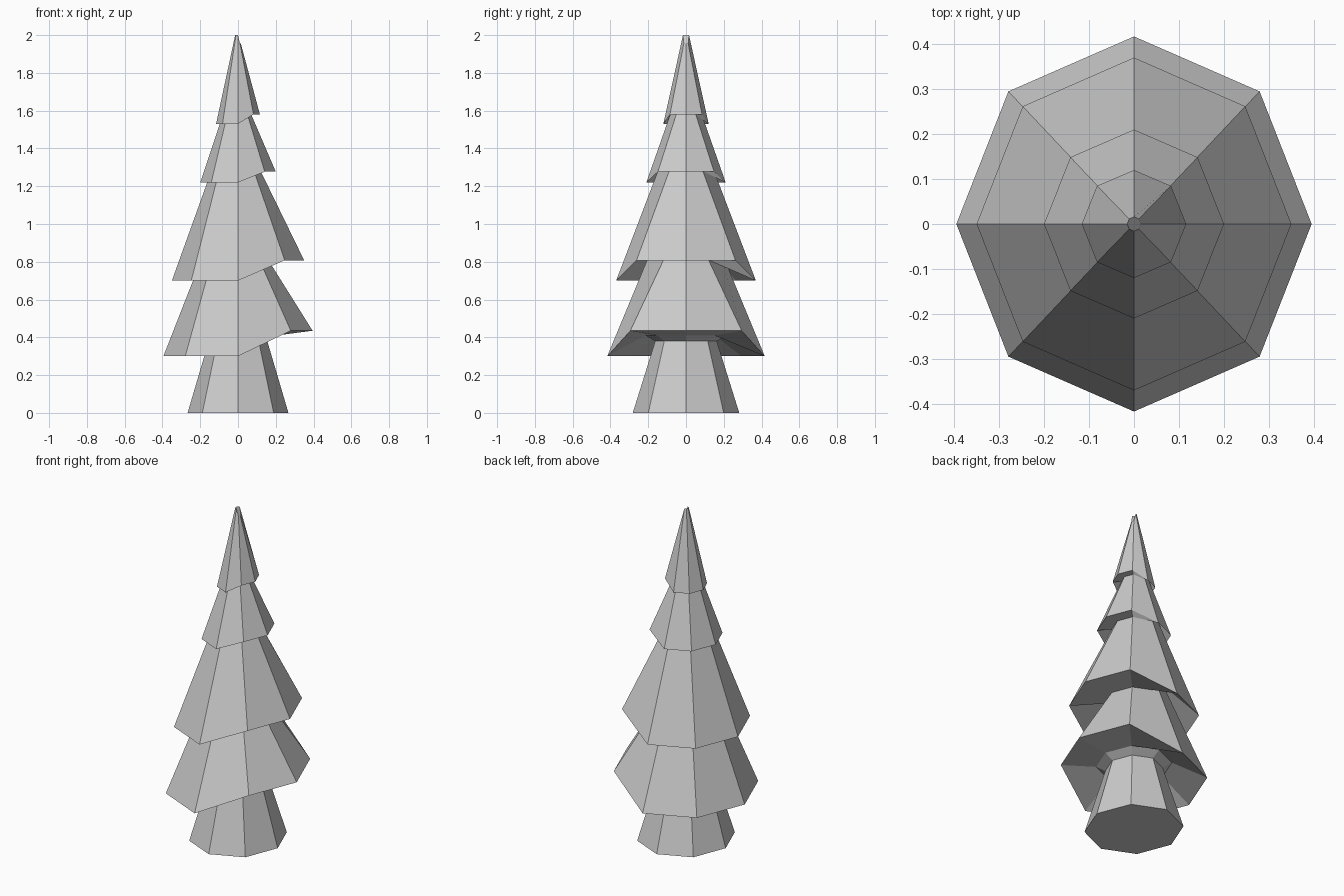
import bpy, bmesh
from math import sin, cos, pi

if "Cube" in bpy.data.objects:
    bpy.data.objects.remove(bpy.data.objects["Cube"])

SIDES = 8
# (radius in x, radius in y, height, height of the three right-hand corners)
trunk = [(.267, .282, 0, 0), (.155, .163, .38, .38)]
skirt_inside = [(.205, .215, .41, .41)]
tiers = [
    (.395, .417, .30, .435), (.160, .168, .90, .81),      # lowest branches
    (.350, .370, .70, .808), (.120, .126, 1.34, 1.28),
    (.200, .210, 1.22, 1.277), (.070, .073, 1.61, 1.58),
    (.116, .120, 1.53, 1.58), (.015, .016, 2.00, 1.955),  # top branches and tip
]


def loft(name, rings):
    """Closed faceted skin through a stack of tilted eight-sided rings."""
    bm = bmesh.new()
    loops = []
    for rx, ry, z, z_right in rings:
        loop = []
        for i in range(SIDES):
            a = 2 * pi * i / SIDES
            right = cos(a) > .1
            loop.append(bm.verts.new((rx * cos(a), ry * sin(a), z_right if right else z)))
        loops.append(loop)
    for low, high in zip(loops, loops[1:]):
        for i in range(SIDES):
            j = (i + 1) % SIDES
            bm.faces.new((low[i], low[j], high[j], high[i]))
    bm.faces.new(loops[0][::-1])
    bm.faces.new(loops[-1])
    bmesh.ops.recalc_face_normals(bm, faces=bm.faces)
    mesh = bpy.data.meshes.new(name)
    bm.to_mesh(mesh)
    bm.free()
    obj = bpy.data.objects.new(name, mesh)
    bpy.context.collection.objects.link(obj)
    return obj


# Trunk and branch tiers share one continuous skin
loft("pine_tree", trunk + skirt_inside + tiers)
